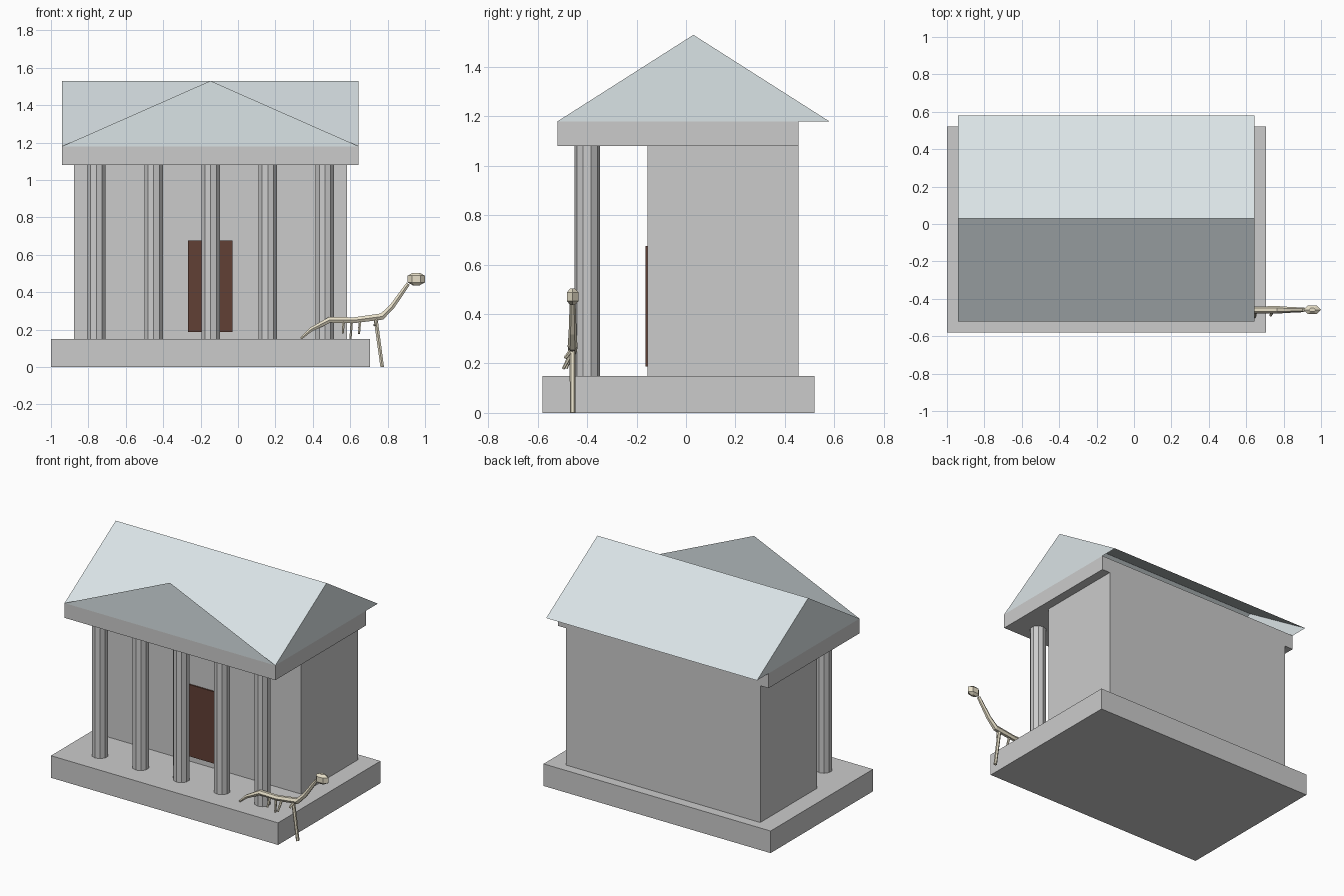
import bpy, bmesh, math
from mathutils import Vector

if "Cube" in bpy.data.objects:
    bpy.data.objects.remove(bpy.data.objects["Cube"])


def material(name, rgb):
    m = bpy.data.materials.new(name)
    m.diffuse_color = (*rgb, 1)
    m.use_nodes = True
    m.node_tree.nodes["Principled BSDF"].inputs["Base Color"].default_value = m.diffuse_color
    return m


ROOF = material("roof_slate", (0.70, 0.77, 0.79))
WOOD = material("door_wood", (0.12, 0.05, 0.035))
CREAM = material("cream_stone", (0.80, 0.74, 0.58))


def mesh_object(name, verts, faces, mat=None):
    me = bpy.data.meshes.new(name)
    me.from_pydata(verts, [], faces)
    ob = bpy.data.objects.new(name, me)
    bpy.context.collection.objects.link(ob)
    if mat:
        me.materials.append(mat)
    return ob


def box(name, lo, hi, mat=None):
    lo, hi = Vector(lo), Vector(hi)
    bpy.ops.mesh.primitive_cube_add(size=1, location=(lo + hi) / 2)
    ob = bpy.context.object
    ob.name = name
    ob.scale = hi - lo
    if mat:
        ob.data.materials.append(mat)
    return ob


def rings_to_mesh(name, rings, mat):
    n = len(rings[0])
    verts = [v for r in rings for v in r]
    faces = [(k * n + i, k * n + (i + 1) % n, (k + 1) * n + (i + 1) % n, (k + 1) * n + i)
             for k in range(len(rings) - 1) for i in range(n)]
    faces += [tuple(reversed(range(n))), tuple(range(len(verts) - n, len(verts)))]
    ob = mesh_object(name, verts, faces, mat)
    bm = bmesh.new()
    bm.from_mesh(ob.data)
    bmesh.ops.recalc_face_normals(bm, faces=bm.faces)
    bm.to_mesh(ob.data)
    bm.free()
    return ob


def limb(name, points, sides=6):
    """Tapered faceted tube through (x, y, z, radius) points."""
    p = [Vector(q[:3]) for q in points]
    rings = []
    for k, q in enumerate(points):
        d = (p[min(k + 1, len(p) - 1)] - p[max(k - 1, 0)]).normalized()
        side = Vector((0, 1, 0)) if abs(d.y) < 0.8 else Vector((1, 0, 0))
        a = (side - d * side.dot(d)).normalized()
        b = d.cross(a)
        rings.append([p[k] + q[3] * (a * math.cos(t) + b * math.sin(t))
                      for t in (2 * math.pi * i / sides for i in range(sides))])
    return rings_to_mesh(name, rings, CREAM)


# Building blocks
X0, X1, MID = -0.94, 0.645, -0.1475
box("base", (-1, -0.58, 0), (0.707, 0.52, 0.15))
box("hall", (-0.877, -0.155, 0.15), (0.583, 0.455, 1.08))
box("entablature", (X0, -0.52, 1.08), (X1, 0.455, 1.18))
box("door", (-0.268, -0.164, 0.187), (-0.03, -0.15, 0.675), WOOD)

# Columns
for i in range(5):
    bpy.ops.mesh.primitive_cylinder_add(vertices=10, radius=0.052, depth=0.93,
                                        location=(-0.757 + 0.3055 * i, -0.40, 0.615))
    bpy.context.object.name = f"column_{i + 1}"

# Roof shell, open underneath
Y0, Y1, YM, Z0, Z1 = -0.52, 0.58, 0.03, 1.18, 1.53
mesh_object("roof",
            [(x, y, z) for x in (X0, X1) for y, z in ((Y0, Z0), (YM, Z1), (Y1, Z0))],
            [(0, 3, 4, 1), (1, 4, 5, 2), (0, 1, 2), (3, 5, 4)], ROOF)
# Flat upright pediment
mesh_object("pediment", [(X0, Y0, Z0), (X1, Y0, Z0), (MID, Y0, Z1)], [(0, 1, 2)], ROOF)

# Long-necked creature on the steps
Y = -0.459
limb("creature_body", [(0.335, Y, 0.152, 0.007), (0.39, Y, 0.20, 0.013),
                       (0.49, Y, 0.252, 0.018), (0.62, Y, 0.250, 0.018),
                       (0.77, Y, 0.270, 0.020), (0.825, Y, 0.325, 0.016),
                       (0.91, Y, 0.445, 0.012)])
limb("front_leg_upper", [(0.745, Y, 0.26, 0.010), (0.73, Y - 0.03, 0.222, 0.007)])
limb("front_leg", [(0.737, Y, 0.25, 0.012), (0.771, Y, 0.0, 0.011)])
for i, (x, y, z) in enumerate([(0.56, -0.485, 0.18), (0.602, Y, 0.15), (0.647, -0.497, 0.178)]):
    limb(f"back_leg_{i + 1}", [(x + 0.005, Y, 0.25, 0.009), (x, y, z, 0.006)])

# Head: faceted ellipsoid-like block
rings = [[(0.953 + 0.047 * s * math.cos(t), Y + 0.027 * s * math.sin(t), z)
          for t in (math.pi / 3 * i for i in range(6))]
         for s, z in ((0.4, 0.437), (1, 0.452), (1, 0.488), (0.4, 0.503))]
rings_to_mesh("creature_head", rings, CREAM)
